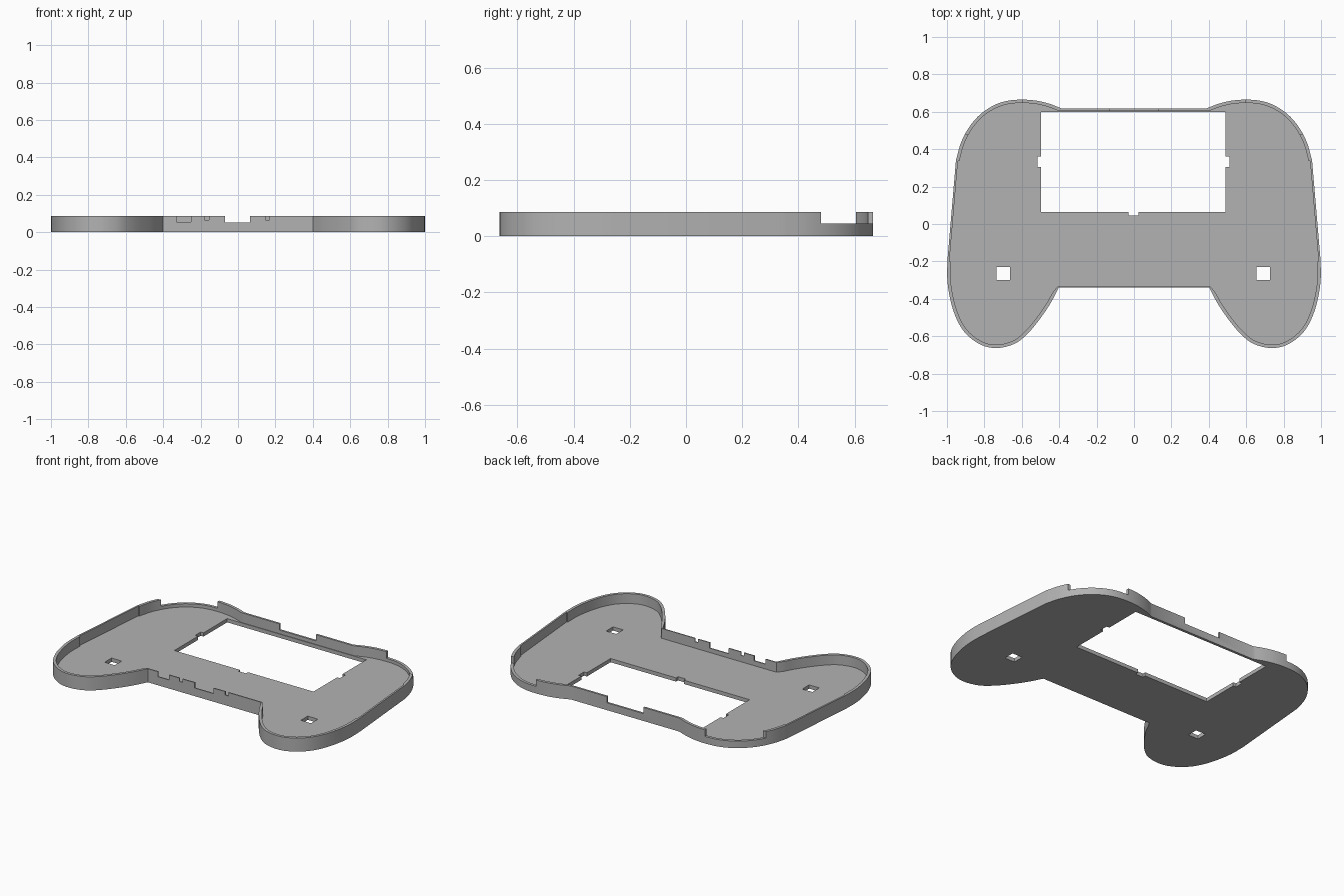
import bpy, bmesh, math
from mathutils import Vector

if "Cube" in bpy.data.objects:
    bpy.data.objects.remove(bpy.data.objects["Cube"])

HEIGHT, FLOOR = 0.087, 0.024

grey = bpy.data.materials.new("plain grey")
grey.diffuse_color = (0.45, 0.45, 0.45, 1)
grey.use_nodes = True
grey.node_tree.nodes["Principled BSDF"].inputs["Base Color"].default_value = grey.diffuse_color


def spline(points, steps=5):
    """Smooth curve through the points, ends included."""
    p = [Vector(q) for q in points]
    p = [2 * p[0] - p[1]] + p + [2 * p[-1] - p[-2]]
    out = []
    for a, b, c, d in zip(p, p[1:], p[2:], p[3:]):
        for i in range(steps):
            t = i / steps
            out.append(0.5 * (2 * b + (c - a) * t + (2 * a - 5 * b + 4 * c - d) * t * t
                              + (3 * b - a - 3 * c + d) * t ** 3))
    return out + [p[-2]]


def prism(name, outline, z0, z1):
    bm = bmesh.new()
    face = bm.faces.new([bm.verts.new((x, y, z0)) for x, y in outline])
    top = bmesh.ops.extrude_face_region(bm, geom=[face])["geom"]
    bmesh.ops.translate(bm, vec=(0, 0, z1 - z0),
                        verts=[v for v in top if isinstance(v, bmesh.types.BMVert)])
    bmesh.ops.recalc_face_normals(bm, faces=bm.faces)
    mesh = bpy.data.meshes.new(name)
    bm.to_mesh(mesh)
    bm.free()
    mesh.materials.append(grey)
    obj = bpy.data.objects.new(name, mesh)
    bpy.context.collection.objects.link(obj)
    return obj


def cut(obj, outline, z0, z1=0.3):
    cutter = prism("cutter", outline, z0, z1)
    cutter.hide_render = True
    mod = obj.modifiers.new("cut", "BOOLEAN")
    mod.operation, mod.solver, mod.object = "DIFFERENCE", "EXACT", cutter
    bpy.context.view_layer.objects.active = obj
    bpy.ops.object.modifier_apply(modifier=mod.name)
    bpy.data.objects.remove(cutter)


def rect(x0, x1, y0, y1):
    return [(x0, y0), (x1, y0), (x1, y1), (x0, y1)]


# Right half of the outline: grip, straight side, shoulder
grip = spline([(0.402, -0.34), (0.45, -0.43), (0.505, -0.51), (0.56, -0.577), (0.62, -0.63),
               (0.68, -0.655), (0.74, -0.663), (0.80, -0.653), (0.865, -0.617), (0.92, -0.56),
               (0.96, -0.48), (0.985, -0.39), (0.998, -0.30), (0.998, -0.20)])
shoulder = spline([(0.952, 0.34), (0.925, 0.435), (0.88, 0.52), (0.82, 0.588), (0.75, 0.634),
                   (0.68, 0.658), (0.60, 0.665), (0.52, 0.659), (0.45, 0.642), (0.385, 0.617)])
half = grip + shoulder


def inset(points, thick):
    out = []
    for i, p in enumerate(points):
        d = (points[min(i + 1, len(points) - 1)] - points[max(i - 1, 0)]).normalized()
        out.append(p + Vector((-d.y, d.x)) * thick)
    return out


# Inner outline: thicker wall round the curves, thinner on the straight side
inner = (inset(grip, 0.018) + inset(grip[-2:], 0.011)[-1:]
         + inset(shoulder[:2], 0.011)[:1] + inset(shoulder, 0.018))
inner = [p for p in inner if not (p.x < 0.43 and p.y < 0)]
inner = [Vector((0.408, -0.333))] + inner[:-1] + [Vector((0.385, 0.604))]


def mirrored(points):
    return [(p.x, p.y) for p in points] + [(-p.x, p.y) for p in reversed(points)]


# Shell tray
shell = prism("controller_shell", mirrored(half), 0, HEIGHT)
cut(shell, mirrored(inner), FLOOR)

# Screen window with its three clip recesses
cut(shell, [(-0.497, 0.065), (-0.03, 0.065), (-0.03, 0.045), (0.025, 0.045), (0.025, 0.065),
            (0.49, 0.065), (0.49, 0.305), (0.51, 0.305), (0.51, 0.36), (0.49, 0.36),
            (0.49, 0.60), (-0.497, 0.60), (-0.497, 0.36), (-0.517, 0.36),
            (-0.517, 0.305), (-0.497, 0.305)], -0.1)

# Square grip holes
for x in (-0.70, 0.692):
    cut(shell, rect(x - 0.036, x + 0.036, -0.30, -0.23), -0.1)

# Shoulder button openings
for s in (-1, 1):
    cut(shell, rect(min(s * 0.6, s * 1.1), max(s * 0.6, s * 1.1), 0.48, 0.8), 0.045)

# Back wall opening
cut(shell, rect(-0.13, 0.13, 0.55, 0.7), 0.047)

# Front wall openings: centre port, switch, two small pin slots
for x0, x1, z in ((-0.07, 0.065, 0.052), (-0.33, -0.25, 0.055),
                  (-0.178, -0.156, 0.065), (0.147, 0.169, 0.065)):
    cut(shell, rect(x0, x1, -0.4, -0.3), z)

bpy.ops.object.select_all(action="DESELECT")
shell.select_set(True)
bpy.context.view_layer.objects.active = shell
bpy.ops.object.shade_smooth_by_angle(angle=math.radians(30))
